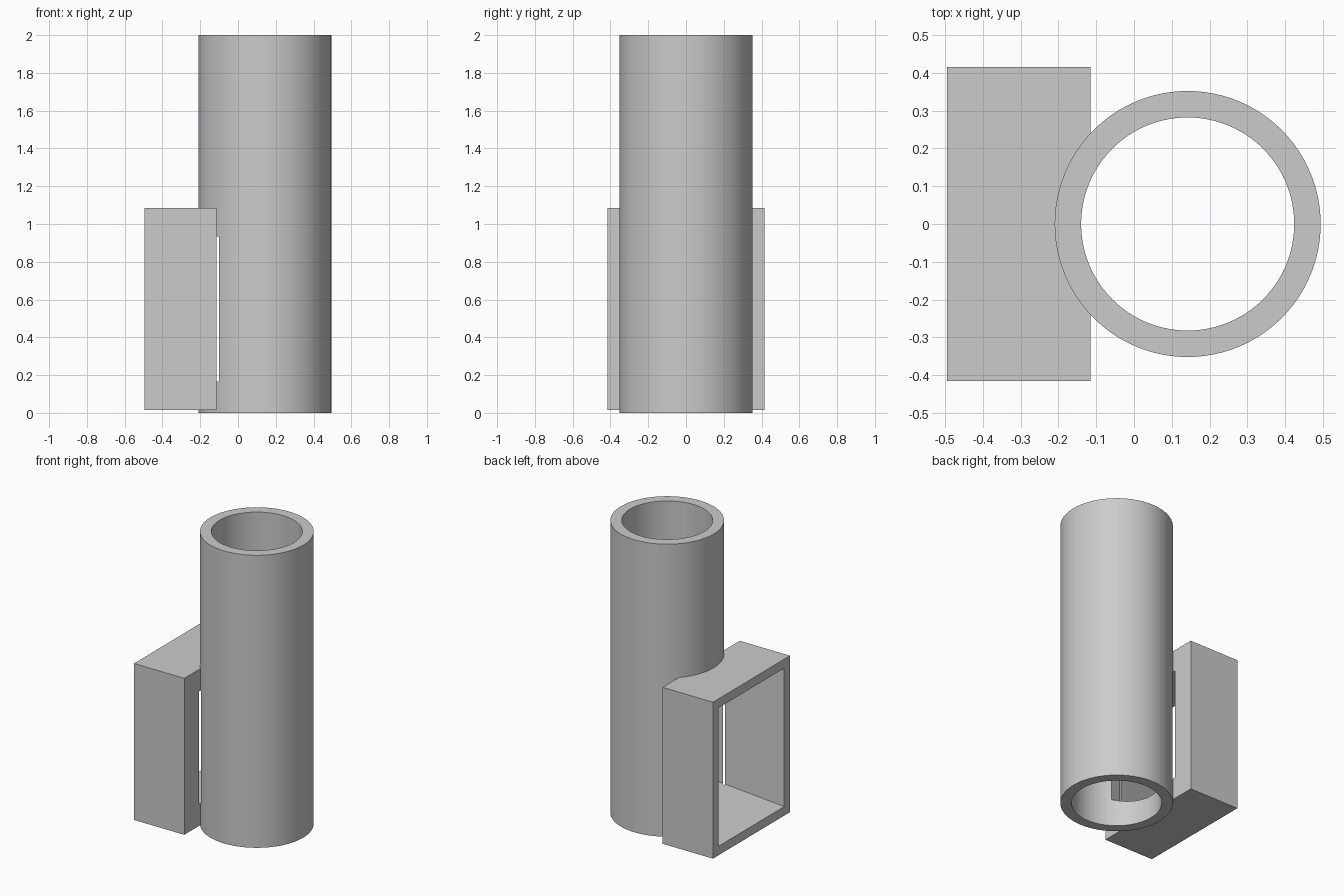
import bpy, bmesh
from mathutils import Matrix

if "Cube" in bpy.data.objects:
    bpy.data.objects.remove(bpy.data.objects["Cube"])

TUBE_X = 0.142      # tube axis
BOX_L, BOX_R = -0.495, -0.115
BOX_Z = 0.55        # height of the box centre

gray = bpy.data.materials.new("light gray")
gray.diffuse_color = (0.6, 0.6, 0.6, 1)
gray.use_nodes = True
gray.node_tree.nodes["Principled BSDF"].inputs["Base Color"].default_value = gray.diffuse_color


def add(name, bm):
    bmesh.ops.recalc_face_normals(bm, faces=bm.faces)
    me = bpy.data.meshes.new(name)
    bm.to_mesh(me)
    bm.free()
    me.materials.append(gray)
    ob = bpy.data.objects.new(name, me)
    bpy.context.collection.objects.link(ob)
    return ob


def cylinder(name, r, z0, z1):
    bm = bmesh.new()
    bmesh.ops.create_cone(bm, cap_ends=True, segments=96, radius1=r, radius2=r, depth=z1 - z0,
                          matrix=Matrix.Translation((TUBE_X, 0, (z0 + z1) / 2)))
    return add(name, bm)


def prism(name, x0, x1, half_size):
    """Four-sided solid along x; half_size(x) gives the half width and half height."""
    bm = bmesh.new()
    rings = []
    for x in (x0, x1):
        w, h = half_size(x)
        rings.append([bm.verts.new((x, sy * w, BOX_Z + sz * h))
                      for sy, sz in ((-1, -1), (1, -1), (1, 1), (-1, 1))])
    a, b = rings
    bm.faces.new(a)
    bm.faces.new(b)
    for i in range(4):
        j = (i + 1) % 4
        bm.faces.new((a[i], a[j], b[j], b[i]))
    return add(name, bm)


def boolean(ob, other, operation):
    mod = ob.modifiers.new(operation.lower(), 'BOOLEAN')
    mod.operation, mod.solver, mod.object = operation, 'EXACT', other
    bpy.context.view_layer.objects.active = ob
    bpy.ops.object.modifier_apply(modifier=mod.name)
    bpy.data.objects.remove(other, do_unlink=True)


# Upright tube joined to the side box
body = cylinder("tube_with_side_duct", 0.352, 0, 2)
boolean(body, prism("side_box", BOX_L, BOX_R, lambda x: (0.416, 0.535)), 'UNION')

# Round bore through the whole tube
boolean(body, cylinder("bore", 0.282, -0.1, 2.1), 'DIFFERENCE')

# Tapered duct from the open side of the box into the bore
boolean(body, prism("duct", BOX_L - 0.05, TUBE_X,
                    lambda x: (0.354 - 0.248 * (x - BOX_L), 0.473 - 0.23 * (x - BOX_L))), 'DIFFERENCE')

# Smooth round walls, crisp edges
bpy.ops.object.select_all(action='DESELECT')
body.select_set(True)
bpy.context.view_layer.objects.active = body
bpy.ops.object.shade_smooth_by_angle(angle=0.5)
